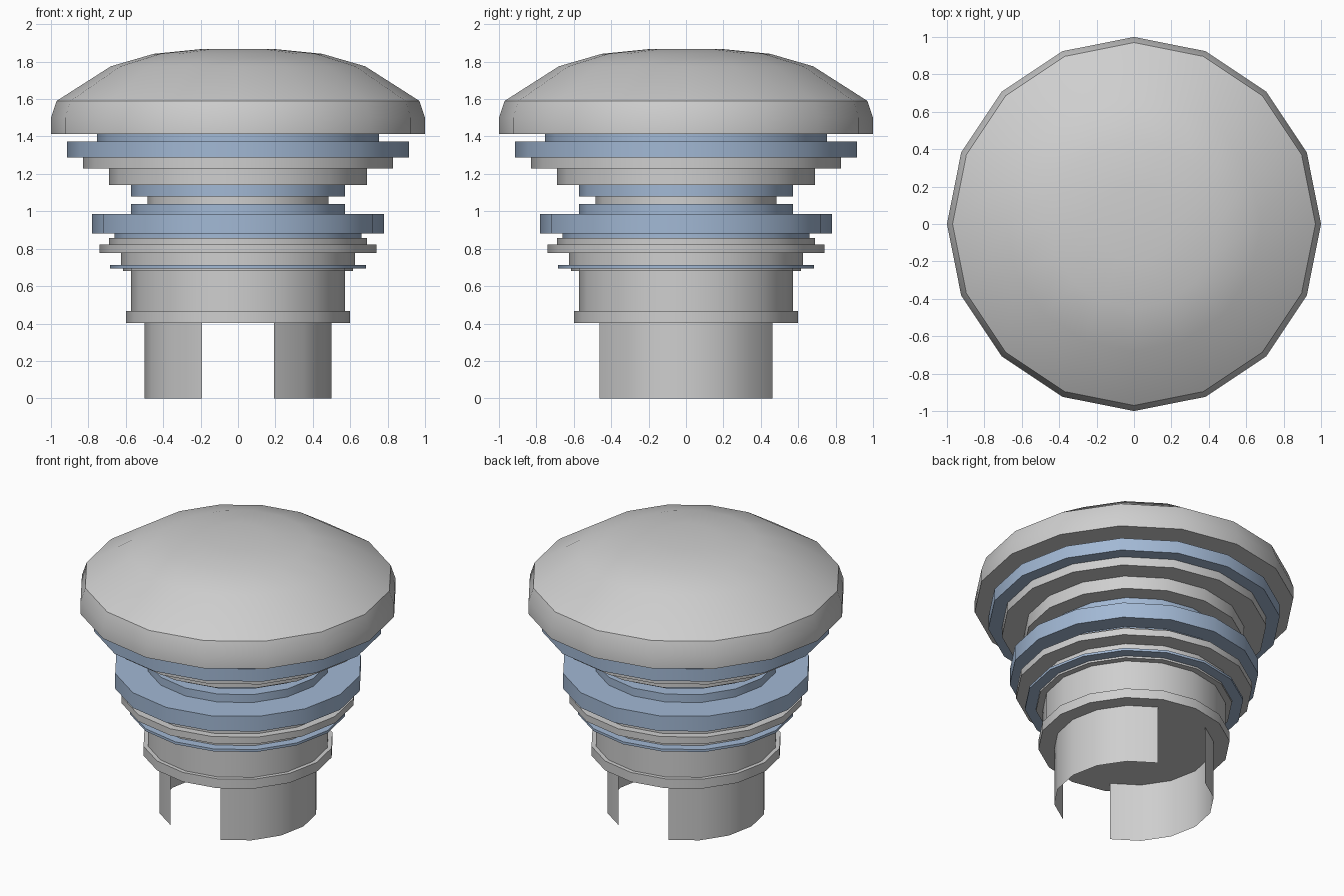
import bpy, bmesh, math

if "Cube" in bpy.data.objects:
    bpy.data.objects.remove(bpy.data.objects["Cube"])

SIDES = 16


def material(name, rgb):
    m = bpy.data.materials.new(name)
    m.diffuse_color = (*rgb, 1)
    m.use_nodes = True
    m.node_tree.nodes["Principled BSDF"].inputs["Base Color"].default_value = m.diffuse_color
    return m


GREY = material("light grey", (0.62, 0.62, 0.62))
BLUE = material("pale blue", (0.36, 0.48, 0.66))


def lathe(name, profile, mat, angles=None):
    """Turn an (r, z) profile, listed top to bottom; angles limits it to an open arc."""
    closed = angles is None
    steps = range(SIDES) if closed else angles
    bm = bmesh.new()
    rows = []
    for r, z in profile:
        if r == 0:
            rows.append([bm.verts.new((0, 0, z))] * len(steps))
        else:
            rows.append([bm.verts.new((r * math.cos(s * math.tau / SIDES),
                                       r * math.sin(s * math.tau / SIDES), z)) for s in steps])
    n = len(steps)
    for a, b in zip(rows, rows[1:]):
        for i in range(n if closed else n - 1):
            j = (i + 1) % n
            corners = list(dict.fromkeys((a[i], b[i], b[j], a[j])))
            bm.faces.new(corners)
    me = bpy.data.meshes.new(name)
    bm.to_mesh(me)
    bm.free()
    me.materials.append(mat)
    ob = bpy.data.objects.new(name, me)
    bpy.context.collection.objects.link(ob)
    bpy.ops.object.select_all(action='DESELECT')
    ob.select_set(True)
    bpy.context.view_layer.objects.active = ob
    bpy.ops.object.shade_smooth_by_angle(angle=math.radians(35))
    return ob


# Domed cap with flat underside
lathe("domed_cap", [(0, 1.868), (0.2, 1.867), (0.45, 1.842), (0.68, 1.775), (0.97, 1.59),
                    (1, 1.5), (1, 1.413), (0.755, 1.413)], GREY)

# Stacked rings, top to bottom: name, radius, top, colour
rings = [
    ("cap_collar", 0.755, 1.413, BLUE),
    ("upper_flange", 0.915, 1.373, BLUE),
    ("upper_step", 0.83, 1.287, GREY),
    ("lower_step", 0.69, 1.228, GREY),
    ("neck_top_ring", 0.573, 1.14, BLUE),
    ("neck", 0.483, 1.08, GREY),
    ("neck_bottom_ring", 0.573, 1.04, BLUE),
    ("middle_flange", 0.78, 0.985, BLUE),
    ("flange_seat", 0.66, 0.88, BLUE),
    ("thin_step", 0.69, 0.857, GREY),
    ("rib", 0.74, 0.823, GREY),
    ("spacer", 0.625, 0.777, GREY),
    ("washer", 0.685, 0.712, BLUE),
    ("washer_seat", 0.615, 0.695, GREY),
    ("barrel", 0.573, 0.682, GREY),
    ("base_ring", 0.6, 0.468, GREY),
]
BASE_Z = 0.403
for i, (name, r, top, mat) in enumerate(rings):
    above = rings[i - 1][1] if i else 9
    last = i == len(rings) - 1
    below = 0 if last else rings[i + 1][1]
    bottom = BASE_Z if last else rings[i + 1][2]
    profile = [(r, top), (r, bottom)]
    if above < r:
        profile.insert(0, (above, top))
    if below < r:
        profile.append((below, bottom))
    lathe(name, profile, mat)

# Two curved thin legs, left and right
lathe("right_leg", [(0.5, BASE_Z), (0.5, 0)], GREY, range(-3, 4))
lathe("left_leg", [(0.5, BASE_Z), (0.5, 0)], GREY, range(5, 12))
